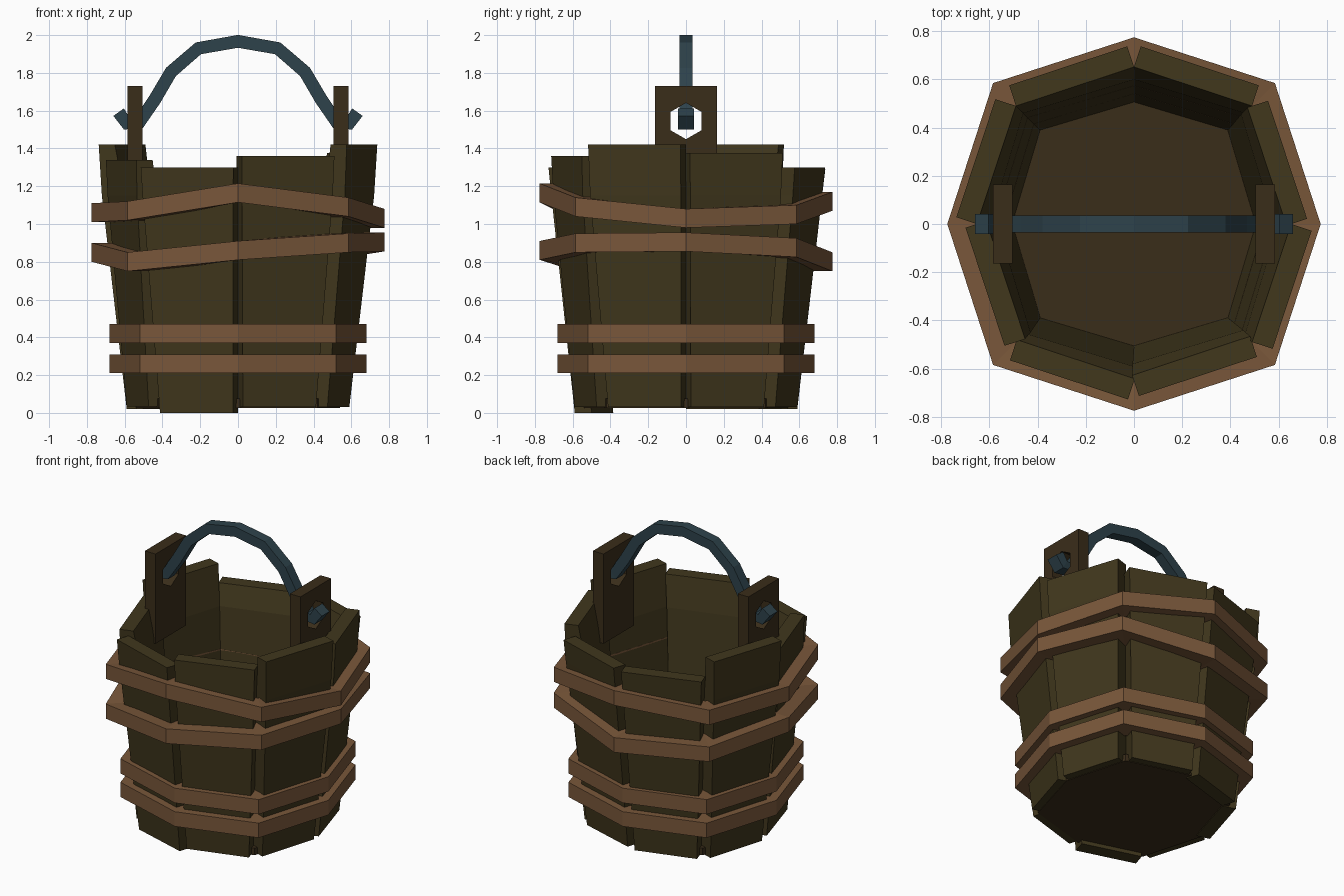
import bpy, bmesh, math
from mathutils import Vector

if "Cube" in bpy.data.objects:
    bpy.data.objects.remove(bpy.data.objects["Cube"])


def material(name, rgb):
    m = bpy.data.materials.new(name)
    m.diffuse_color = (*rgb, 1)
    m.use_nodes = True
    m.node_tree.nodes["Principled BSDF"].inputs["Base Color"].default_value = m.diffuse_color
    return m


STAVE = material("stave_wood", (0.052, 0.038, 0.012))
PLANK = material("plank_wood", (0.042, 0.026, 0.010))
HOOP = material("hoop_wood", (0.19, 0.095, 0.042))
IRON = material("iron", (0.027, 0.055, 0.07))


def loft(name, sections, mat, closed=False):
    """Skin a row of matching cross-sections; cap the ends unless closed."""
    bm = bmesh.new()
    rings = [[bm.verts.new(p) for p in s] for s in sections]
    n = len(rings[0])
    pairs = list(zip(rings, rings[1:]))
    if closed:
        pairs.append((rings[-1], rings[0]))
    else:
        bm.faces.new(rings[0])
        bm.faces.new(rings[-1])
    for a, b in pairs:
        for i in range(n):
            j = (i + 1) % n
            bm.faces.new((a[i], a[j], b[j], b[i]))
    bmesh.ops.recalc_face_normals(bm, faces=bm.faces)
    me = bpy.data.meshes.new(name)
    bm.to_mesh(me)
    bm.free()
    me.materials.append(mat)
    ob = bpy.data.objects.new(name, me)
    bpy.context.collection.objects.link(ob)
    return ob


def corner(k, axis, diag):
    """Corner k of the octagon: axis = radius on x/y, diag = |x| = |y| on diagonals."""
    r = diag * math.sqrt(2) if k % 2 else axis
    a = k * math.pi / 4
    return Vector((r * math.cos(a), r * math.sin(a), 0))


CREASE = 1.15


def wall(z):
    """Inner wall below the crease: axis and diagonal size at height z."""
    t = min(z / CREASE, 1)
    return 0.50 + 0.10 * t, 0.385 + 0.075 * t


# Staves: square-edged planks, thinned on the inside towards the rim
def stave_section(k, z, inner, outer, shift):
    a, b = corner(k, *outer), corner(k + 1, *outer)
    d = (b - a).normalized()
    out = Vector((d.y, -d.x, 0))
    move = Vector((0, 0, z)) + out * shift
    return [corner(k, *inner) + move, corner(k + 1, *inner) + move,
            b + out * 0.09 + move, a + out * 0.09 + move]


tops = [1.375, 1.30, 1.29, 1.42, 1.34, 1.30, 1.36, 1.42]
feet = [0.03, 0.03, 0.02, 0.02, 0.035, 0.0, 0.03, 0.03]
shifts = [-0.02, 0, 0, 0, -0.04, -0.01, -0.025, 0]
for k in range(8):
    rim_size = (0.652, 0.49)
    loft(f"stave_{k + 1}",
         [stave_section(k, feet[k], wall(feet[k]), (0.503, 0.387), 0),
          stave_section(k, CREASE, wall(CREASE), (0.635, 0.48), shifts[k] * 0.8),
          stave_section(k, tops[k], rim_size, rim_size, shifts[k])], STAVE)

# Floor
loft("floor", [[corner(k, 0.54, 0.42) + Vector((0, 0, z)) for k in range(8)]
               for z in (0.027, 0.075)], PLANK)


# Hoops: two level ones low down, two crooked ones near the rim
def hoop(name, outer, heights, half=0.05, sink=0.0):
    sections = []
    for k, z in enumerate(heights):
        axis, diag = wall(z + half - 0.008)
        i, o = corner(k, axis + sink, diag + sink), corner(k, *outer)
        lo, hi = Vector((0, 0, z - half)), Vector((0, 0, z + half))
        sections.append([i + lo, o + lo, o + hi, i + hi])
    loft(name, sections, HOOP, closed=True)


hoop("hoop_bottom", (0.68, 0.52), [0.26] * 8, sink=0.01)
hoop("hoop_lower", (0.68, 0.52), [0.42] * 8)
hoop("hoop_upper", (0.775, 0.585),
     [0.905, 0.875, 0.80, 0.82, 0.85, 0.80, 0.86, 0.90])
hoop("hoop_top", (0.775, 0.585),
     [1.03, 1.05, 1.12, 1.07, 1.06, 1.07, 1.165, 1.09], sink=0.03)

# Ears: upright planks with a hexagonal hole for the handle
W, TOP, BOTTOM, HOLE_Z, HOLE_R = 0.165, 1.73, 1.12, 1.545, 0.096
rim = [(0, TOP), (W, TOP), (W, BOTTOM), (0, BOTTOM), (-W, BOTTOM), (-W, TOP)]
for side, name in ((-1, "ear_left"), (1, "ear_right")):
    x0, x1 = side * 0.505, side * 0.585
    sections = []
    for i, (y, z) in enumerate(rim):
        a = i * math.pi / 3
        hy, hz = HOLE_R * math.sin(a), HOLE_Z + HOLE_R * math.cos(a)
        sections.append([(x0, y, z), (x1, y, z), (x1, hy, hz), (x0, hy, hz)])
    loft(name, sections, PLANK, closed=True)

# Handle: flat iron bar bent in an arch, with hooked ends through the ears
half_path = [(0.632, 1.592), (0.588, 1.53), (0.525, 1.535), (0.44, 1.66),
             (0.355, 1.805), (0.21, 1.93)]
path = [Vector((-x, z)) for x, z in half_path] + [Vector((0, 1.967))] + \
       [Vector(p) for p in reversed(half_path)]
sections = []
for i, p in enumerate(path):
    t = (path[min(i + 1, len(path) - 1)] - path[max(i - 1, 0)]).normalized()
    n = Vector((-t.y, t.x)) * 0.034
    w = 0.042 if i in (0, 1, len(path) - 2, len(path) - 1) else 0.035
    a, b = p + n, p - n
    sections.append([(a.x, -w, a.y), (a.x, w, a.y), (b.x, w, b.y), (b.x, -w, b.y)])
loft("handle", sections, IRON)
